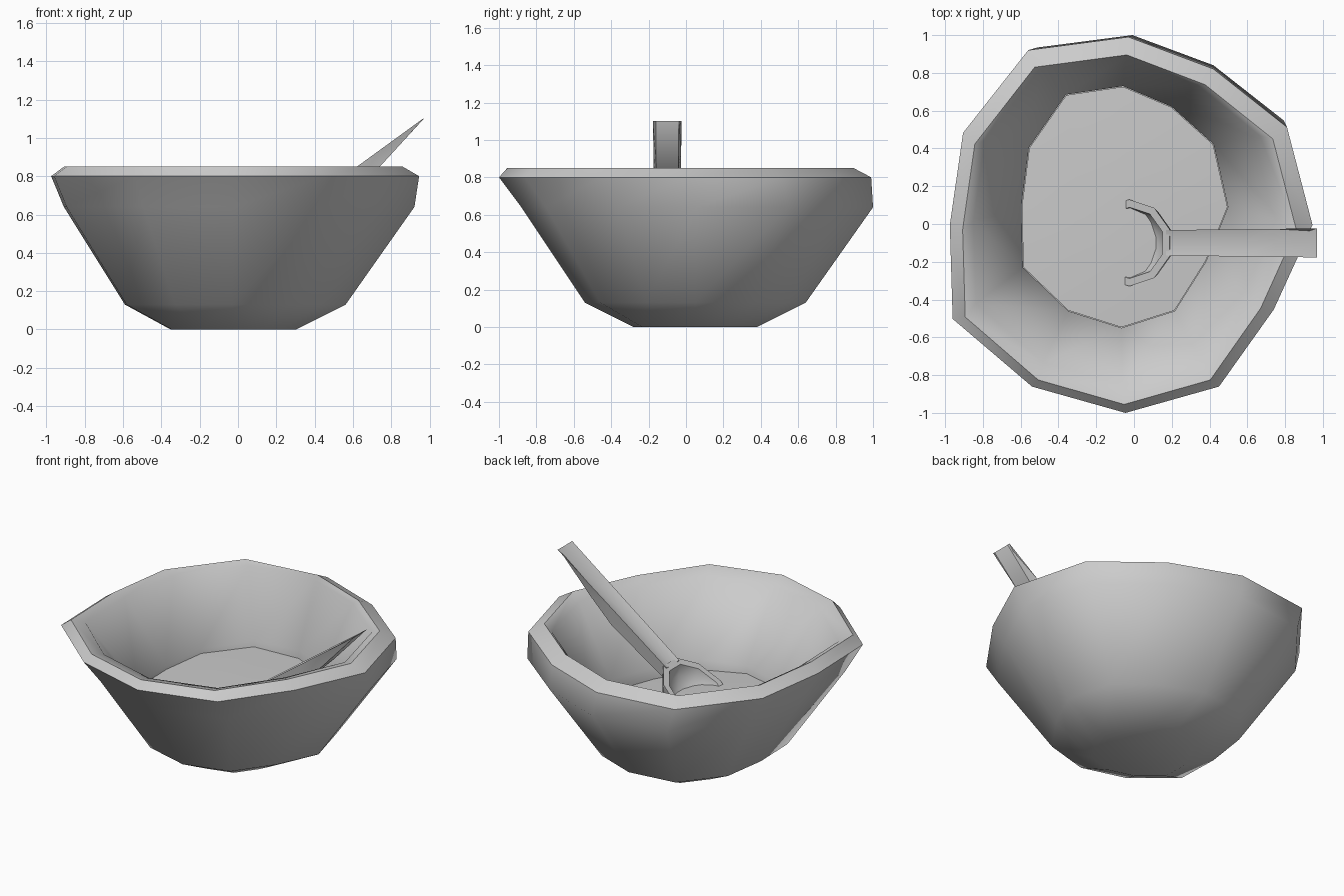
import bpy, bmesh, math
from math import radians, cos, sin

if "Cube" in bpy.data.objects:
    bpy.data.objects.remove(bpy.data.objects["Cube"])

# Irregular twelve-sided rim outline shared by all bowl rings
OUTLINE = [(0.945, 0), (0.81, 0.52), (0.42, 0.83), (-0.03, 1.0), (-0.56, 0.93),
           (-0.905, 0.49), (-0.975, 0), (-0.96, -0.5), (-0.54, -0.86),
           (-0.045, -1.0), (0.45, -0.86), (0.74, -0.45)]


def ring(z, cx, cy, sx, sy):
    return [(cx + sx * (x + 0.016), cy + sy * y, z) for x, y in OUTLINE]


def loft(name, rings, angle=75):
    """Skin a stack of equal-length rings and cap both ends."""
    bm = bmesh.new()
    vs = [[bm.verts.new(p) for p in r] for r in rings]
    n = len(vs[0])
    for a, b in zip(vs, vs[1:]):
        for i in range(n):
            j = (i + 1) % n
            bm.faces.new((a[i], a[j], b[j], b[i]))
    bm.faces.new(vs[0][::-1])
    bm.faces.new(vs[-1])
    bmesh.ops.recalc_face_normals(bm, faces=bm.faces)
    me = bpy.data.meshes.new(name)
    bm.to_mesh(me)
    bm.free()
    ob = bpy.data.objects.new(name, me)
    bpy.context.collection.objects.link(ob)
    bpy.ops.object.select_all(action='DESELECT')
    ob.select_set(True)
    bpy.context.view_layer.objects.active = ob
    bpy.ops.object.shade_smooth_by_angle(angle=radians(angle))
    return ob


# Bowl: base, flared wall, rounded rim, inner wall and recess for the contents
loft("bowl", [
    ring(0.00, -0.025, 0.05, 0.34, 0.33),
    ring(0.13, -0.015, 0.05, 0.60, 0.59),
    ring(0.64, 0.005, 0.06, 0.953, 0.94),
    ring(0.80, -0.016, -0.005, 1.0, 0.995),
    ring(0.85, -0.025, -0.03, 0.92, 0.925),
    ring(0.82, -0.035, 0.015, 0.85, 0.87),
    ring(0.40, -0.05, 0.09, 0.57, 0.64),
    ring(0.28, -0.05, 0.09, 0.57, 0.64)], 50)

# Contents: gently domed, slightly tilted surface
def tilted(z, s):
    return [(x, y, z - 0.05 * x) for x, y, _ in
            ring(0, -0.05, 0.09, 0.57 * s, 0.64 * s)]

loft("soup", [tilted(0.29, 0.99), tilted(0.345, 0.995), tilted(0.36, 0.5)])

# Spoon scoop: round cup tilted along the handle slope
def scoop_ring(r, depth, n=10):
    out = []
    for i in range(n):
        a = 2 * math.pi * (i + 0.5) / n
        x = -0.025 + r * cos(a) + depth * 0.5
        y = -0.1 + r * sin(a) * 1.02
        z = 0.53 + 0.72 * (x - depth * 0.5 - 0.19) - depth
        out.append((x, y, z))
    return out

loft("spoon_scoop", [scoop_ring(0.11, 0.13), scoop_ring(0.20, 0.07),
                     scoop_ring(0.225, 0.0), scoop_ring(0.185, 0.0),
                     scoop_ring(0.165, 0.06), scoop_ring(0.09, 0.095)], 50)

# Spoon handle: shallow trough that thins to a flat tip
def handle_ring(x, w, t):
    z = 0.53 + 0.726 * (x - 0.18)
    d = min(t * 0.3, 0.02)
    return [(x, -0.1 - w, z), (x, -0.1, z - d), (x, -0.1 + w, z),
            (x, -0.1 + w * 0.8, z - t), (x, -0.1 - w * 0.8, z - t)]

loft("spoon_handle", [handle_ring(0.17, 0.068, 0.10), handle_ring(0.58, 0.072, 0.13),
                      handle_ring(0.74, 0.074, 0.087), handle_ring(0.968, 0.077, 0.004)], 50)
